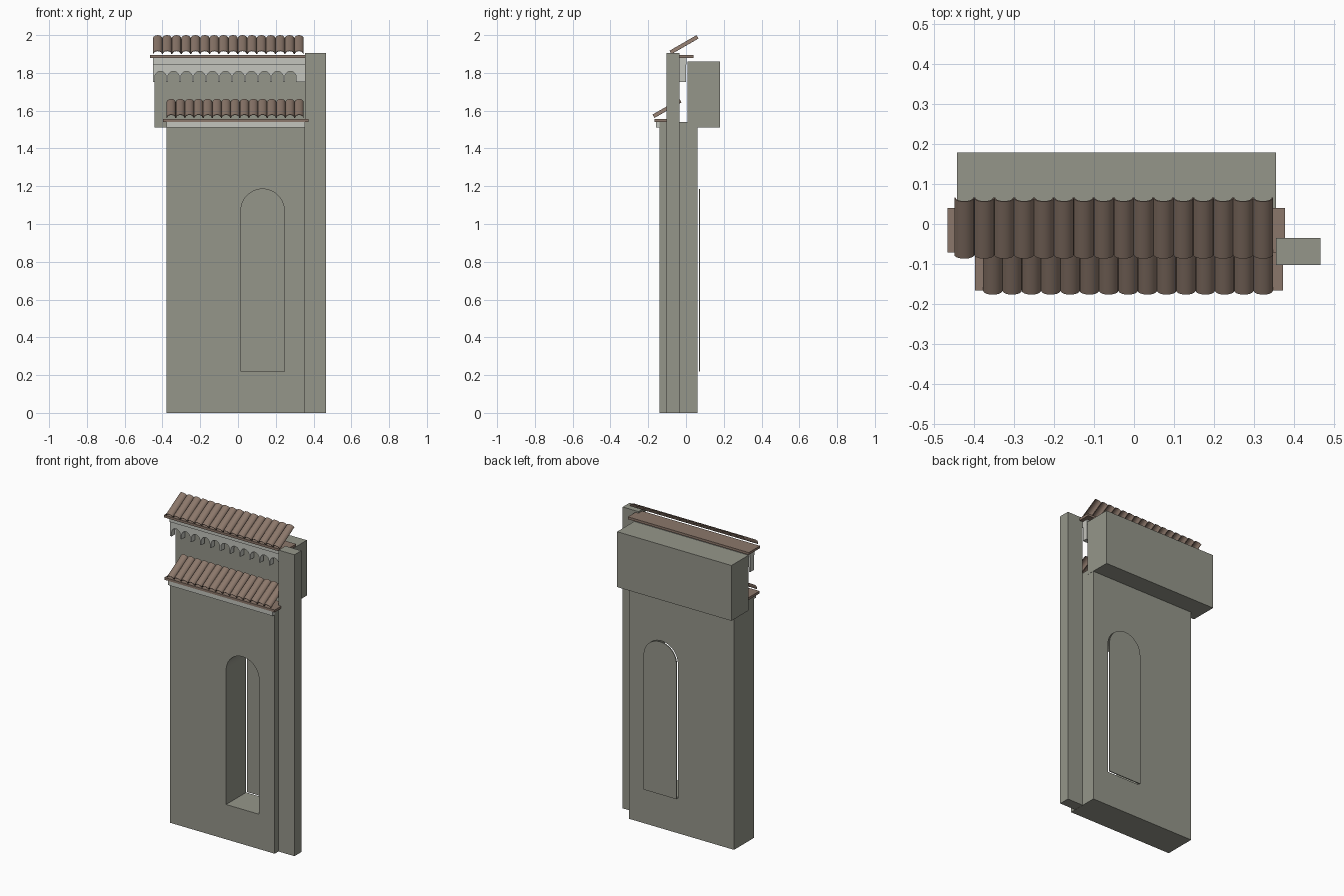
import bpy, bmesh
from math import pi, sin, cos, radians
from mathutils import Matrix

cube = bpy.data.objects.get("Cube")
if cube:
    bpy.data.objects.remove(cube, do_unlink=True)


def material(name, rgb):
    m = bpy.data.materials.new(name)
    m.use_nodes = True
    m.diffuse_color = (*rgb, 1)
    m.node_tree.nodes["Principled BSDF"].inputs["Base Color"].default_value = (*rgb, 1)
    return m


STONE = material("grey stone", (0.30, 0.305, 0.255))
PLASTER = material("pale plaster", (0.55, 0.555, 0.51))
CLAY = material("brown clay", (0.26, 0.185, 0.145))


def link(name, data, mat):
    ob = bpy.data.objects.new(name, data)
    data.materials.append(mat)
    bpy.context.collection.objects.link(ob)
    return ob


def select(ob):
    bpy.ops.object.select_all(action='DESELECT')
    ob.select_set(True)
    bpy.context.view_layer.objects.active = ob


def box(name, x, y, z, mat):
    bm = bmesh.new()
    bmesh.ops.create_cube(bm, size=1)
    for v in bm.verts:
        v.co = [r[0] if c < 0 else r[1] for c, r in zip(v.co, (x, y, z))]
    me = bpy.data.meshes.new(name)
    bm.to_mesh(me)
    bm.free()
    return link(name, me, mat)


def slab(name, loops, y, mat):
    """Filled x-z outline, with later loops as holes, extruded along y."""
    cu = bpy.data.curves.new(name, 'CURVE')
    cu.dimensions = '2D'
    cu.fill_mode = 'BOTH'
    cu.extrude = (y[1] - y[0]) / 2
    for loop in loops:
        s = cu.splines.new('POLY')
        s.points.add(len(loop) - 1)
        for p, (px, pz) in zip(s.points, loop):
            p.co = (px, pz, 0, 1)
        s.use_cyclic_u = True
        s.use_smooth = False
    ob = link(name, cu, mat)
    select(ob)
    bpy.ops.object.convert(target='MESH')
    ob = bpy.context.object
    ob.data.transform(Matrix.Translation((0, sum(y) / 2, 0)) @ Matrix.Rotation(pi / 2, 4, 'X'))
    return ob


def arc(cx, cz, r, n):
    """Half circle from left to right over the top."""
    return [(cx - r * cos(pi * i / n), cz + r * sin(pi * i / n)) for i in range(n + 1)]


def tile_row(name, x0, x1, count, y0, z0):
    """Row of open barrel tiles on a thirty degree slope."""
    length, rise, seg = 0.165, 0.02, 10
    pitch = (x1 - x0) / count
    a = radians(30)
    bm = bmesh.new()
    for k in range(count):
        cx = x0 + pitch * (k + 0.5)
        rows = []
        for d in (0, length):
            row = []
            for px, h in arc(0, 0, 1, seg):
                h *= rise
                row.append(bm.verts.new((cx + px * pitch / 2,
                                         y0 + d * cos(a) - h * sin(a),
                                         z0 + d * sin(a) + h * cos(a))))
            rows.append(row)
        for i in range(seg):
            bm.faces.new((rows[0][i], rows[0][i + 1], rows[1][i + 1], rows[1][i]))
    bmesh.ops.recalc_face_normals(bm, faces=bm.faces)
    for f in bm.faces:
        if f.normal.z < 0:
            f.normal_flip()
    me = bpy.data.meshes.new(name)
    bm.to_mesh(me)
    bm.free()
    ob = link(name, me, CLAY)
    mod = ob.modifiers.new("thickness", 'SOLIDIFY')
    mod.thickness = 0.003
    mod.offset = -1
    select(ob)
    bpy.ops.object.modifier_apply(modifier=mod.name)
    bpy.ops.object.shade_smooth_by_angle(angle=radians(40))


# Main wall with an arched opening, and the loose panel behind it
opening = [(0.245, 0.22), (0.015, 0.22)] + arc(0.13, 1.07, 0.115, 24)
slab("wall", [[(-0.378, 0), (0.355, 0), (0.355, 1.54), (-0.378, 1.54)], opening],
     (-0.14, 0.06), STONE)
slab("door_panel", [opening], (0.068, 0.074), STONE)

# Side pillar and the upper block at the back
box("pillar", (0.356, 0.467), (-0.103, -0.035), (0, 1.905), STONE)
box("upper_block", (-0.443, 0.356), (0.009, 0.179), (1.51, 1.86), STONE)

# Lower eave
box("lower_cornice", (-0.378, 0.355), (-0.16, -0.138), (1.51, 1.54), PLASTER)
box("lower_eave_board", (-0.398, 0.373), (-0.166, -0.054), (1.54, 1.555), CLAY)
tile_row("lower_roof_tiles", -0.378, 0.348, 15, -0.167, 1.562)

# Upper eave with a scalloped frieze below it
outline = [(-0.45, 1.845), (-0.45, 1.752)]
for i in range(11):
    outline += [(p, max(q, 1.752)) for p, q in
                [(-0.41 + 0.0688 * i - 0.03, 1.752)] + arc(-0.41 + 0.0688 * i, 1.778, 0.03, 12)
                + [(-0.41 + 0.0688 * i + 0.03, 1.752)]]
outline += [(0.355, 1.752), (0.355, 1.845)]
slab("arched_frieze", [outline], (-0.034, 0.001), PLASTER)
box("upper_cornice", (-0.45, 0.355), (-0.042, 0.003), (1.845, 1.88), PLASTER)
box("upper_eave_board", (-0.467, 0.378), (-0.072, 0.04), (1.88, 1.895), CLAY)
tile_row("upper_roof_tiles", -0.45, 0.348, 16, -0.077, 1.90)
